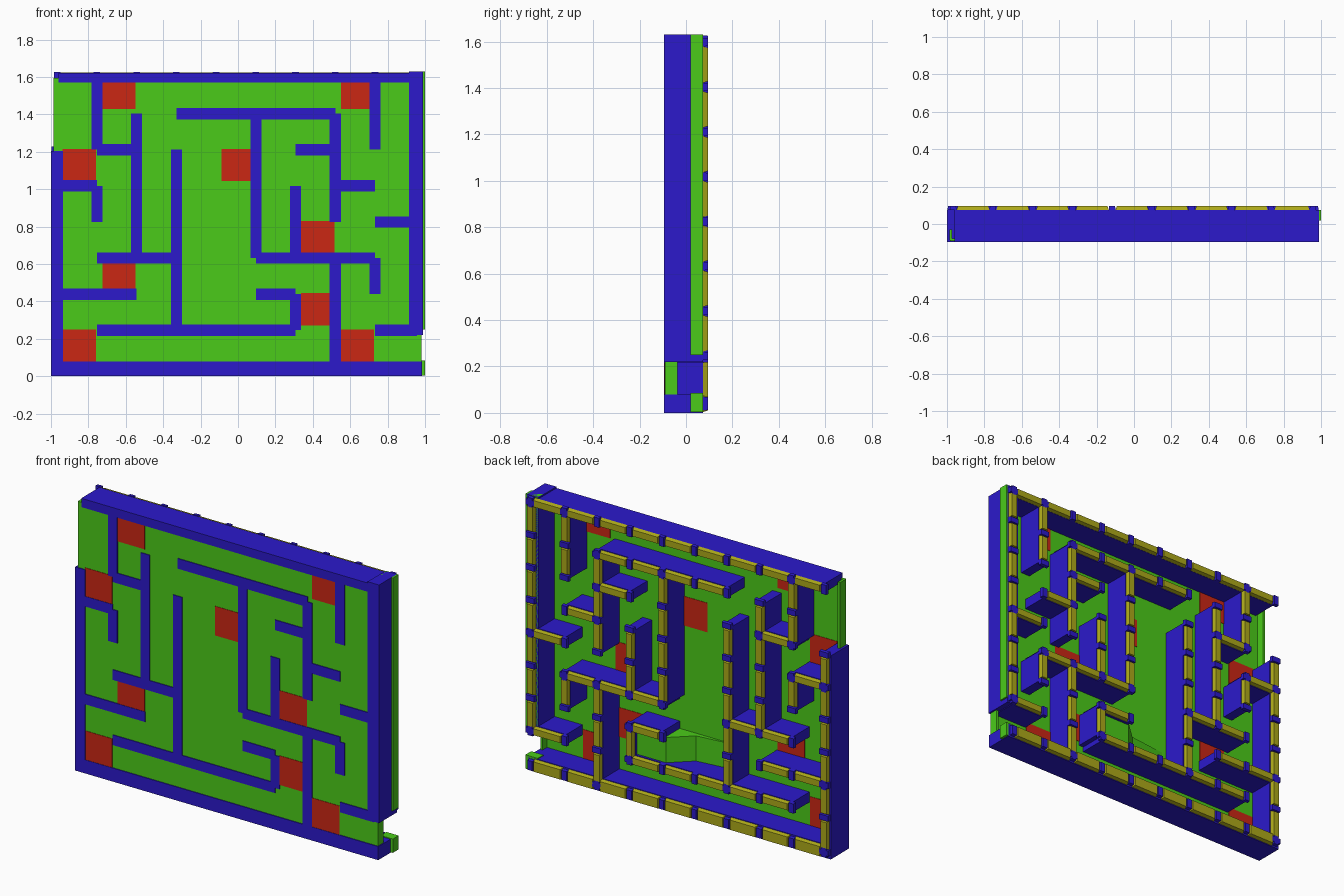
import bpy, bmesh

if "Cube" in bpy.data.objects:
    bpy.data.objects.remove(bpy.data.objects["Cube"])

FRONT, SHOULDER, BACK = -0.095, 0.074, 0.095
W = 0.03                                   # half thickness of inner walls


def gx(i):
    return -0.967 + 0.2125 * i + (0.011 if i == 9 else 0)


def gz(j):
    return 0.04 if j == 0 else 0.053 + 0.193 * j


def material(name, col):
    m = bpy.data.materials.new(name)
    m.diffuse_color = (*col, 1)
    m.use_nodes = True
    m.node_tree.nodes["Principled BSDF"].inputs["Base Color"].default_value = m.diffuse_color
    return m


BLUE = material("blue", (0.025, 0.01, 0.60))
GREEN = material("green", (0.07, 0.60, 0.01))
RED = material("red", (0.60, 0.02, 0.007))
YELLOW = material("yellow", (0.42, 0.40, 0.01))


def box(bm, x0, x1, y0, y1, z0, z1, taper=0.0):
    """Box whose back face (y1) may be inset to give chamfered sides."""
    t = taper
    a = [bm.verts.new(p) for p in ((x0, y0, z0), (x1, y0, z0), (x1, y0, z1), (x0, y0, z1))]
    b = [bm.verts.new(p) for p in ((x0 + t, y1, z0 + t), (x1 - t, y1, z0 + t),
                                   (x1 - t, y1, z1 - t), (x0 + t, y1, z1 - t))]
    bm.faces.new(a)
    bm.faces.new(b[::-1])
    for k in range(4):
        n = (k + 1) % 4
        bm.faces.new((a[n], a[k], b[k], b[n]))


def finish(bm, name, mat):
    bmesh.ops.recalc_face_normals(bm, faces=bm.faces)
    me = bpy.data.meshes.new(name)
    bm.to_mesh(me)
    bm.free()
    me.materials.append(mat)
    ob = bpy.data.objects.new(name, me)
    bpy.context.collection.objects.link(ob)
    return ob


# Maze layout on the grid: (column, from row, to row) and (row, from column, to column)
vertical = [(1, 6, 8), (1, 4, 5), (2, 3, 7), (3, 1, 6), (5, 3, 7), (6, 3, 5), (6, 1, 2),
            (7, 4, 7), (7, 0, 3), (8, 6, 8), (8, 2, 3)]
horizontal = [(1, 1, 6), (1, 8, 9), (2, 0, 2), (2, 5, 6), (3, 1, 3), (3, 5, 8), (4, 8, 9),
              (5, 0, 1), (5, 7, 8), (6, 1, 2), (6, 6, 7), (7, 3, 7)]

# Inner walls
bm = bmesh.new()
for i, a, b in vertical:
    box(bm, gx(i) - W, gx(i) + W, FRONT, SHOULDER, gz(a), gz(b))
for j, a, b in horizontal:
    box(bm, gx(a), gx(b), FRONT, SHOULDER, gz(j) - W, gz(j) + W)
finish(bm, "inner_walls", BLUE)

# Outer frame, open at upper left and lower right
bm = bmesh.new()
box(bm, -1, 0.985, FRONT, SHOULDER, 0, 0.08)
box(bm, -1, -0.935, FRONT, SHOULDER, 0, 1.205)
box(bm, 0.915, 0.99, FRONT, SHOULDER, 0.22, 1.63)
box(bm, -0.96, 0.95, FRONT, SHOULDER, 1.57, 1.622)
finish(bm, "outer_frame", BLUE)

# Yellow caps on the back edges, split by blue joints at the grid points
caps, joints = bmesh.new(), bmesh.new()
V = vertical + [(0, 0, 6), (9, 1, 8)]
H = horizontal + [(0, 0, 9), (8, 0, 9)]
G, IN, T = 0.018, 0.004, 0.007
nodes = set()
for i, a, b in V:
    for j in range(a, b):
        box(caps, gx(i) - W + IN, gx(i) + W - IN, SHOULDER, BACK, gz(j) + G, gz(j + 1) - G, T)
    nodes |= {(i, j) for j in range(a, b + 1)}
for j, a, b in H:
    w = 0.04 if j == 0 else W
    for i in range(a, b):
        box(caps, gx(i) + G, gx(i + 1) - G, SHOULDER, BACK, gz(j) - w + IN, gz(j) + w - IN, T)
    nodes |= {(i, j) for i in range(a, b + 1)}
for i, j in nodes:
    across_x = any(v[0] == i and v[1] <= j <= v[2] for v in V)
    across_z = any(h[0] == j and h[1] <= i <= h[2] for h in H)
    if across_x:
        box(joints, gx(i) - W, gx(i) + W, SHOULDER, BACK, gz(j) - G, gz(j) + G, 0.002)
    if across_z:
        box(joints, gx(i) - G, gx(i) + G, SHOULDER, BACK, gz(j) - W, gz(j) + W, 0.002)
finish(caps, "edge_caps", YELLOW)
finish(joints, "cap_joints", BLUE)

# Green floor sheet with small lips at both openings
bm = bmesh.new()
box(bm, -0.985, 0.975, -0.09, -0.078, 0.04, 1.595)
box(bm, -0.987, -0.972, -0.085, -0.03, 1.2, 1.595)
box(bm, 0.965, 0.98, -0.09, -0.037, 0.075, 0.225)
finish(bm, "floor_sheet", GREEN)

# Green band along the right outer face
bm = bmesh.new()
box(bm, 0.92, 1.0, 0.02, SHOULDER, 0.25, 1.63)
box(bm, 0.92, 1.0, 0.02, SHOULDER, 0.003, 0.085)
finish(bm, "side_band", GREEN)

# Raised pocket with a ramp dropping to the floor
profile = [(0.30, -0.08), (0.30, 0.06), (0.09, 0.06), (-0.03, -0.05), (-0.20, -0.07), (-0.29, -0.08)]
bm = bmesh.new()
face = bm.faces.new([bm.verts.new((x, y, 0.26)) for x, y in profile])
ext = bmesh.ops.extrude_face_region(bm, geom=[face])
bmesh.ops.translate(bm, vec=(0, 0, 0.165),
                    verts=[g for g in ext["geom"] if isinstance(g, bmesh.types.BMVert)])
finish(bm, "ramp", GREEN)

# Red trap tiles: (column, row) of each cell
bm = bmesh.new()
for i, j in [(1, 7), (7, 7), (0, 5), (4, 5), (6, 3), (1, 2), (6, 1), (0, 0), (7, 0)]:
    box(bm, gx(i) + 0.03, gx(i + 1) - 0.005, -0.0925, -0.0755, gz(j) + 0.025, gz(j + 1) + 0.005)
finish(bm, "trap_tiles", RED)
